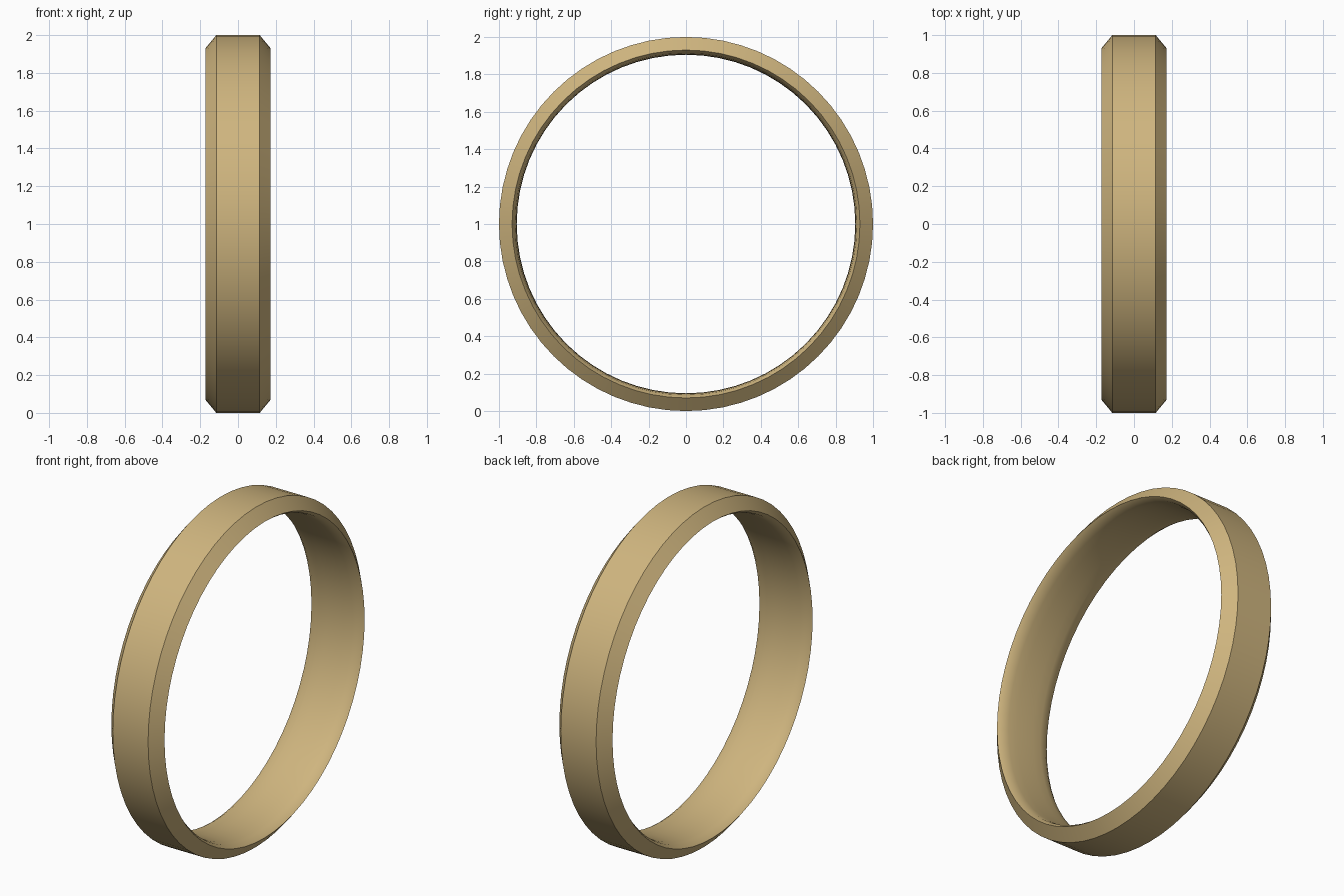
import bpy, bmesh
from math import cos, sin, pi, radians

if "Cube" in bpy.data.objects:
    bpy.data.objects.remove(bpy.data.objects["Cube"])

SEGMENTS = 64

# Half cross-section (x, radius): outer band, bevelled rim, rounded inner face
half = [(0.115, 1.0), (0.173, 0.93), (0.15, 0.914), (0.11, 0.908), (0.055, 0.9055)]
profile = half + [(0.0, 0.905)] + [(-x, r) for x, r in reversed(half)]

# Sweep the cross-section around the x axis
bm = bmesh.new()
rings = []
for i in range(SEGMENTS):
    a = 2 * pi * i / SEGMENTS
    rings.append([bm.verts.new((x, r * cos(a), 1 + r * sin(a))) for x, r in profile])
n = len(profile)
for i in range(SEGMENTS):
    p, q = rings[i], rings[(i + 1) % SEGMENTS]
    for j in range(n):
        k = (j + 1) % n
        bm.faces.new((p[j], p[k], q[k], q[j]))
bmesh.ops.recalc_face_normals(bm, faces=bm.faces)

mesh = bpy.data.meshes.new("ring_band")
bm.to_mesh(mesh)
bm.free()
ring = bpy.data.objects.new("ring_band", mesh)
bpy.context.collection.objects.link(ring)

# Gold colour
gold = bpy.data.materials.new("gold")
gold.diffuse_color = (0.62, 0.46, 0.21, 1)
gold.use_nodes = True
gold.node_tree.nodes["Principled BSDF"].inputs["Base Color"].default_value = gold.diffuse_color
mesh.materials.append(gold)

# Smooth faces, crisp bevel edges
bpy.context.view_layer.objects.active = ring
ring.select_set(True)
bpy.ops.object.shade_smooth_by_angle(angle=radians(30))
